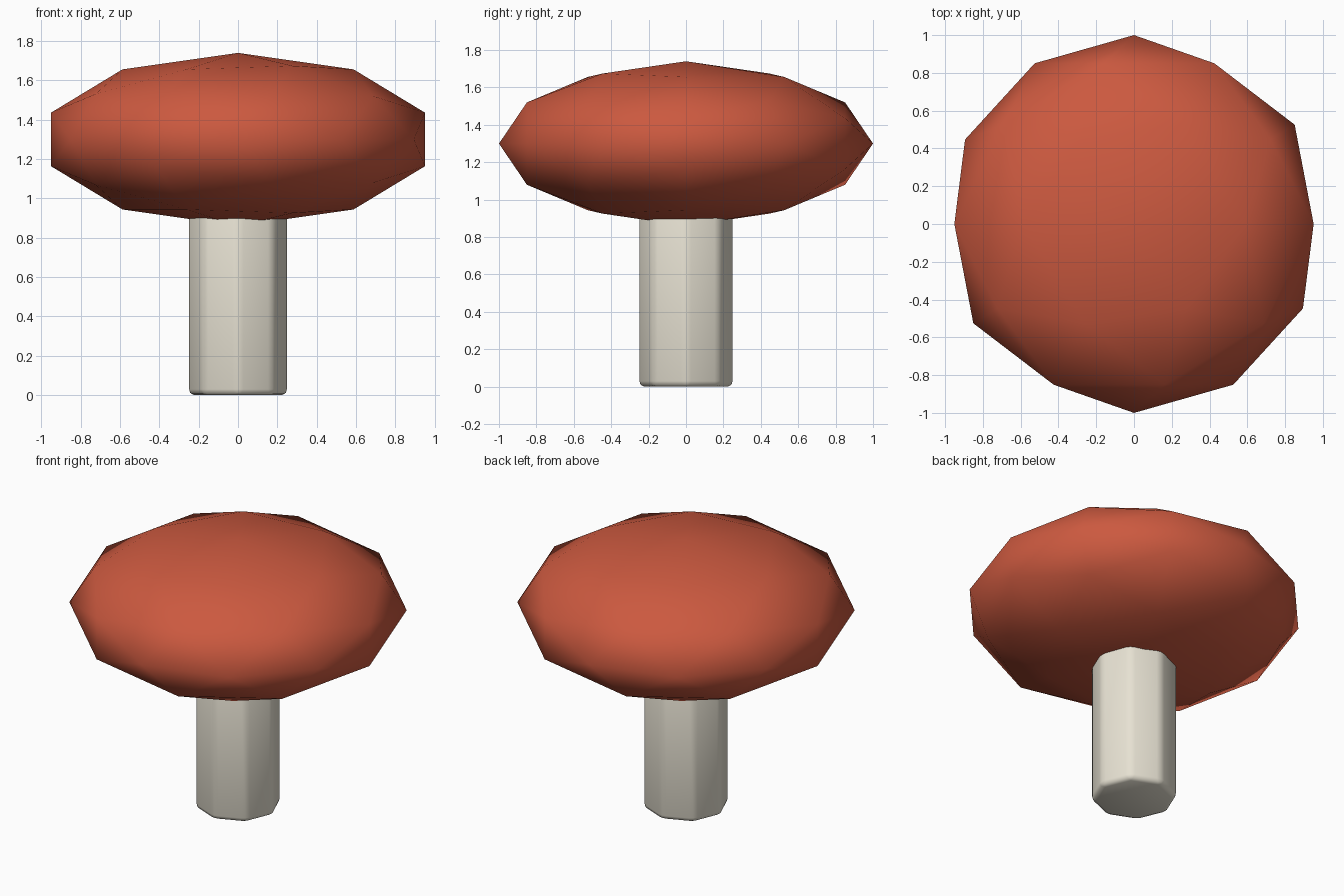
import bpy
import math

if "Cube" in bpy.data.objects:
    bpy.data.objects.remove(bpy.data.objects["Cube"])


def paint(obj, name, color):
    mat = bpy.data.materials.new(name)
    mat.diffuse_color = color
    mat.use_nodes = True
    mat.node_tree.nodes["Principled BSDF"].inputs["Base Color"].default_value = mat.diffuse_color
    obj.data.materials.append(mat)


# Stem: eight-sided column with softened edges, top hidden in the cap
bpy.ops.mesh.primitive_cylinder_add(vertices=8, radius=0.255, depth=1.0, location=(0, 0, 0.5))
stem = bpy.context.object
stem.name = "stem"
bevel = stem.modifiers.new("soft_edges", "BEVEL")
bevel.width = 0.03
bevel.segments = 2
bevel.limit_method = "ANGLE"
bpy.ops.object.shade_smooth()
paint(stem, "cream", (0.80, 0.76, 0.65, 1))

# Cap: flattened low-poly ball, its pole lying along the y axis
bpy.ops.mesh.primitive_ico_sphere_add(subdivisions=2, radius=1, location=(0, 0, 1.30),
                                      rotation=(math.pi / 2, 0, 0))
cap = bpy.context.object
cap.name = "cap"
bpy.ops.object.transform_apply(location=False, rotation=True, scale=False)
cap.scale = (1, 1, 0.44)
bpy.ops.object.transform_apply(location=False, rotation=False, scale=True)
bpy.ops.object.shade_smooth()
paint(cap, "red", (0.60, 0.10, 0.05, 1))
